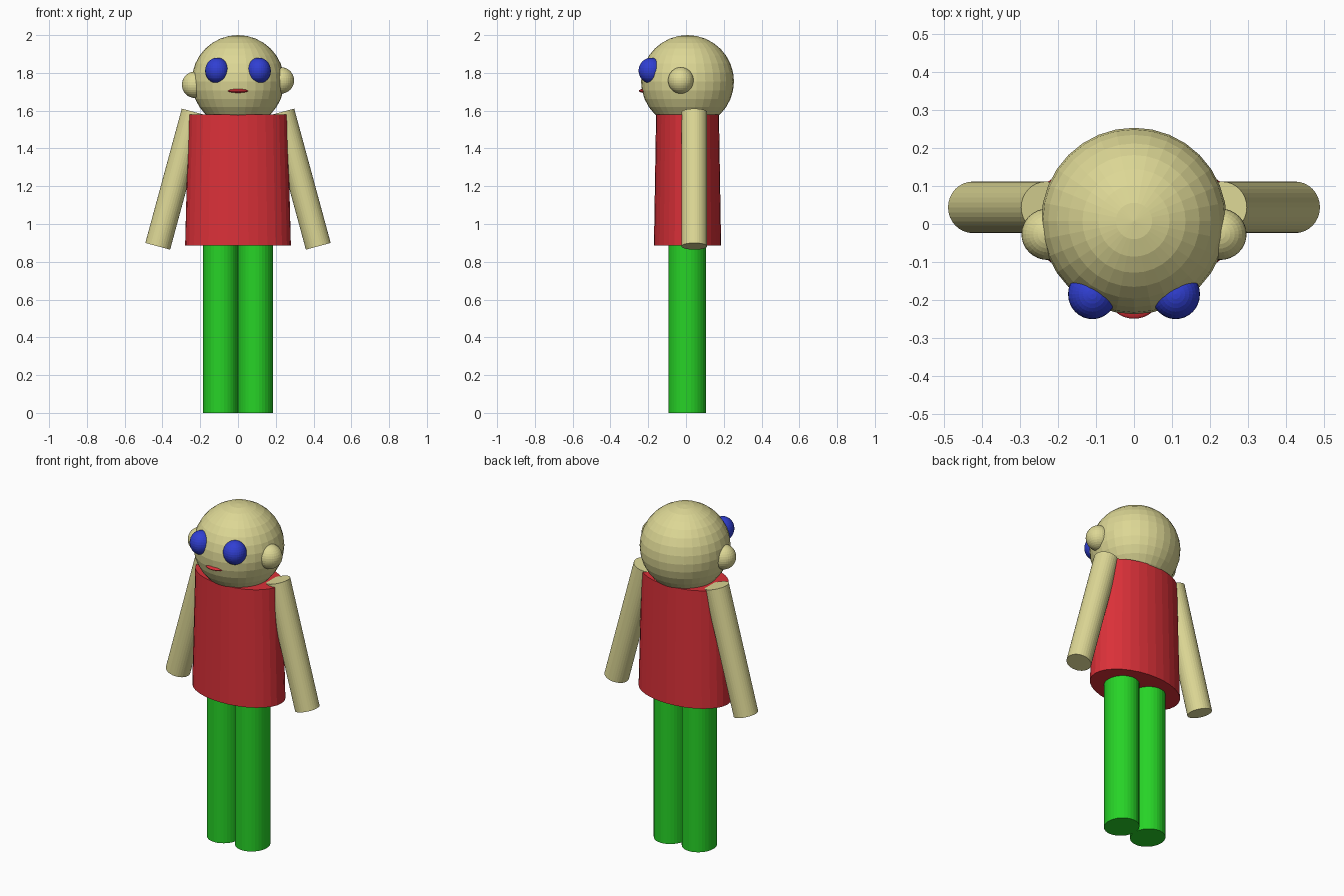
import bpy
from mathutils import Vector

if "Cube" in bpy.data.objects:
    bpy.data.objects.remove(bpy.data.objects["Cube"])


def material(name, rgb):
    m = bpy.data.materials.new(name)
    m.diffuse_color = (*rgb, 1)
    m.use_nodes = True
    m.node_tree.nodes["Principled BSDF"].inputs["Base Color"].default_value = m.diffuse_color
    return m


SKIN = material("skin_tan", (0.72, 0.68, 0.30))
RED = material("red", (0.70, 0.03, 0.04))
GREEN = material("green", (0.02, 0.65, 0.02))
BLUE = material("blue", (0.03, 0.05, 0.65))


def finish(name, mat):
    ob = bpy.context.object
    ob.name = name
    ob.data.materials.append(mat)
    return ob


def ball(name, loc, size, mat):
    bpy.ops.mesh.primitive_uv_sphere_add(segments=32, ring_count=16, radius=1, location=loc)
    ob = finish(name, mat)
    ob.scale = size
    return ob


def rod(name, bottom, top, r_bottom, r_top, mat, depth_scale=1.0):
    a, b = Vector(bottom), Vector(top)
    bpy.ops.mesh.primitive_cone_add(vertices=32, radius1=r_bottom, radius2=r_top,
                                    depth=(b - a).length, location=(a + b) / 2)
    ob = finish(name, mat)
    ob.rotation_euler = (0, (b - a).to_track_quat('Z', 'Y').to_euler().y, 0) if a.x == b.x \
        else Vector((0, 0, 1)).rotation_difference(b - a).to_euler()
    ob.scale.y = depth_scale
    return ob


# Head and mouth
ball("head", (0, 0.008, 1.755), (0.245, 0.246, 0.245), SKIN)
ball("mouth", (0, -0.2, 1.705), (0.062, 0.05, 0.013), RED)

# Torso: slightly flared oval cylinder
rod("torso", (0, 0.008, 0.885), (0, 0.008, 1.58), 0.28, 0.262, RED, 0.635)

# Paired parts
for side, s, ear_z in (("left", -1, 1.737), ("right", 1, 1.76)):
    ball(side + "_eye", (s * 0.11, -0.185, 1.812), (0.064, 0.066, 0.068), BLUE)
    ball(side + "_ear", (s * 0.227, -0.027, ear_z), (0.07, 0.068, 0.07), SKIN)
    rod(side + "_arm", (s * 0.425, 0.044, 0.882), (s * 0.232, 0.044, 1.593), 0.068, 0.068, SKIN)
    rod(side + "_leg", (s * 0.092, 0.006, 0), (s * 0.092, 0.006, 0.95), 0.093, 0.093, GREEN, 1.07)
